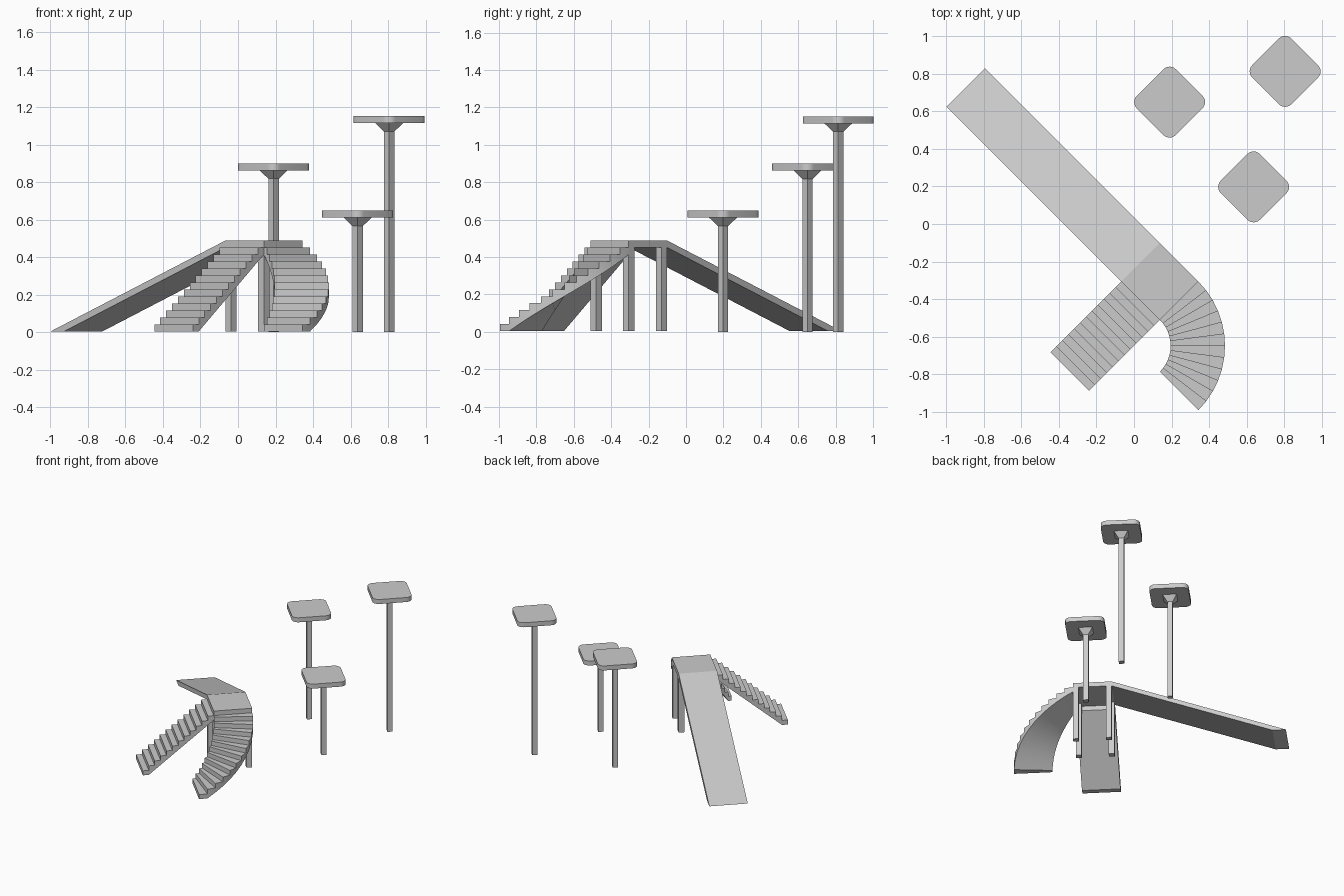
import bpy, bmesh, math

if "Cube" in bpy.data.objects:
    bpy.data.objects.remove(bpy.data.objects["Cube"])

# Everything is laid out on axes turned 45 degrees: u along the ramp, v across it
TURN = math.radians(-45)
Z0, TOP, N = 0.004, 0.488, 12
H = (TOP - Z0) / (N + 1)                  # riser height and slab thickness
U0, U1, V0, V1 = 0.168, 0.459, -0.264, 0.026   # platform footprint


def finish(bm, name, smooth=False):
    bmesh.ops.remove_doubles(bm, verts=bm.verts, dist=1e-5)
    bmesh.ops.recalc_face_normals(bm, faces=bm.faces)
    mesh = bpy.data.meshes.new(name)
    bm.to_mesh(mesh)
    bm.free()
    ob = bpy.data.objects.new(name, mesh)
    bpy.context.collection.objects.link(ob)
    ob.rotation_euler.z = TURN
    if smooth:
        bpy.ops.object.select_all(action='DESELECT')
        ob.select_set(True)
        bpy.context.view_layer.objects.active = ob
        bpy.ops.object.shade_smooth_by_angle(angle=math.radians(25))
    return ob


def loft(name, lower, upper, smooth=False):
    """Closed solid between two matching outlines."""
    bm = bmesh.new()
    a = [bm.verts.new(p) for p in lower]
    b = [bm.verts.new(p) for p in upper]
    bm.faces.new(a)
    bm.faces.new(b)
    for i in range(len(a)):
        j = (i + 1) % len(a)
        bm.faces.new((a[i], a[j], b[j], b[i]))
    return finish(bm, name, smooth)


def square(u, v, half, z):
    return [(u + a * half, v + b * half, z)
            for a, b in ((-1, -1), (1, -1), (1, 1), (-1, 1))]


def rounded_square(u, v, half, r, z, seg=6):
    pts = []
    for k, (a, b) in enumerate(((1, 1), (-1, 1), (-1, -1), (1, -1))):
        for i in range(seg + 1):
            t = math.pi / 2 * (k + i / seg)
            pts.append((u + a * (half - r) + r * math.cos(t),
                        v + b * (half - r) + r * math.sin(t), z))
    return pts


def stairs(name, place, smooth=False):
    """N steps with a sloping underside; place(s, w) gives the plan position."""
    bm = bmesh.new()

    def face(*pts):
        bm.faces.new([bm.verts.new((*place(s, w), Z0 + H * z)) for s, w, z in pts])

    for i in range(N):
        j, b0, b1 = i + 1, max(0, i - 1), i
        face((i, 0, j), (j, 0, j), (j, 1, j), (i, 1, j))        # tread
        face((i, 0, i), (i, 0, j), (i, 1, j), (i, 1, i))        # riser
        face((i, 0, b0), (i, 1, b0), (j, 1, b1), (j, 0, b1))    # underside
        for w in (0, 1):                                        # sides
            side = [(i, w, b0), (j, w, b1), (j, w, j), (i, w, j)]
            if i > b0:
                side.append((i, w, i))
            face(*side)
    face((N, 0, N - 1), (N, 1, N - 1), (N, 1, N), (N, 0, N))    # top end
    return finish(bm, name, smooth)


# Ramp and platform
ramp = [(-1.149, Z0), (-1.149 + H * 1.317 / (TOP - Z0), Z0), (U0, TOP - H), (U0, TOP)]
loft("ramp", [(u, V0, z) for u, z in ramp], [(u, V1, z) for u, z in ramp])
plan = [(U0, V0), (U1, V0), (U1, V1), (U0, V1)]
loft("platform", [(*p, TOP - H) for p in plan], [(*p, TOP) for p in plan])

# Platform legs, flush with the corners
LEG = 0.0215
for u in (U0 + LEG, U1 - LEG):
    for v in (V0 + LEG, V1 - LEG):
        loft("platform_leg", square(u, v, LEG, Z0), square(u, v, LEG, TOP - H))

# Straight flight
stairs("straight_stairs",
       lambda s, w: (U0 + w * (U1 - U0), -0.799 + s * (V0 + 0.799) / N))


# Curved flight, a quarter turn around a centre in line with the platform edge
def curve(s, w):
    r, t = 0.196 + w * 0.290, math.pi / 2 * s / N
    return U1 + r * math.sin(math.pi / 2 - t), -0.460 + r * math.cos(math.pi / 2 - t)


stairs("curved_stairs", curve, True)

# Three perches on poles
for x, y, top in ((0.19, 0.65, 0.90), (0.638, 0.198, 0.648), (0.806, 0.814, 1.152)):
    u, v = (x - y) / math.sqrt(2), (x + y) / math.sqrt(2)
    under = top - 0.037
    loft("perch_pad", rounded_square(u, v, 0.1475, 0.047, under),
         rounded_square(u, v, 0.1475, 0.047, top), True)
    loft("perch_bracket", square(u, v, 0.02, under - 0.045), square(u, v, 0.053, under))
    loft("perch_pole", square(u, v, 0.0195, 0), square(u, v, 0.0195, under))
